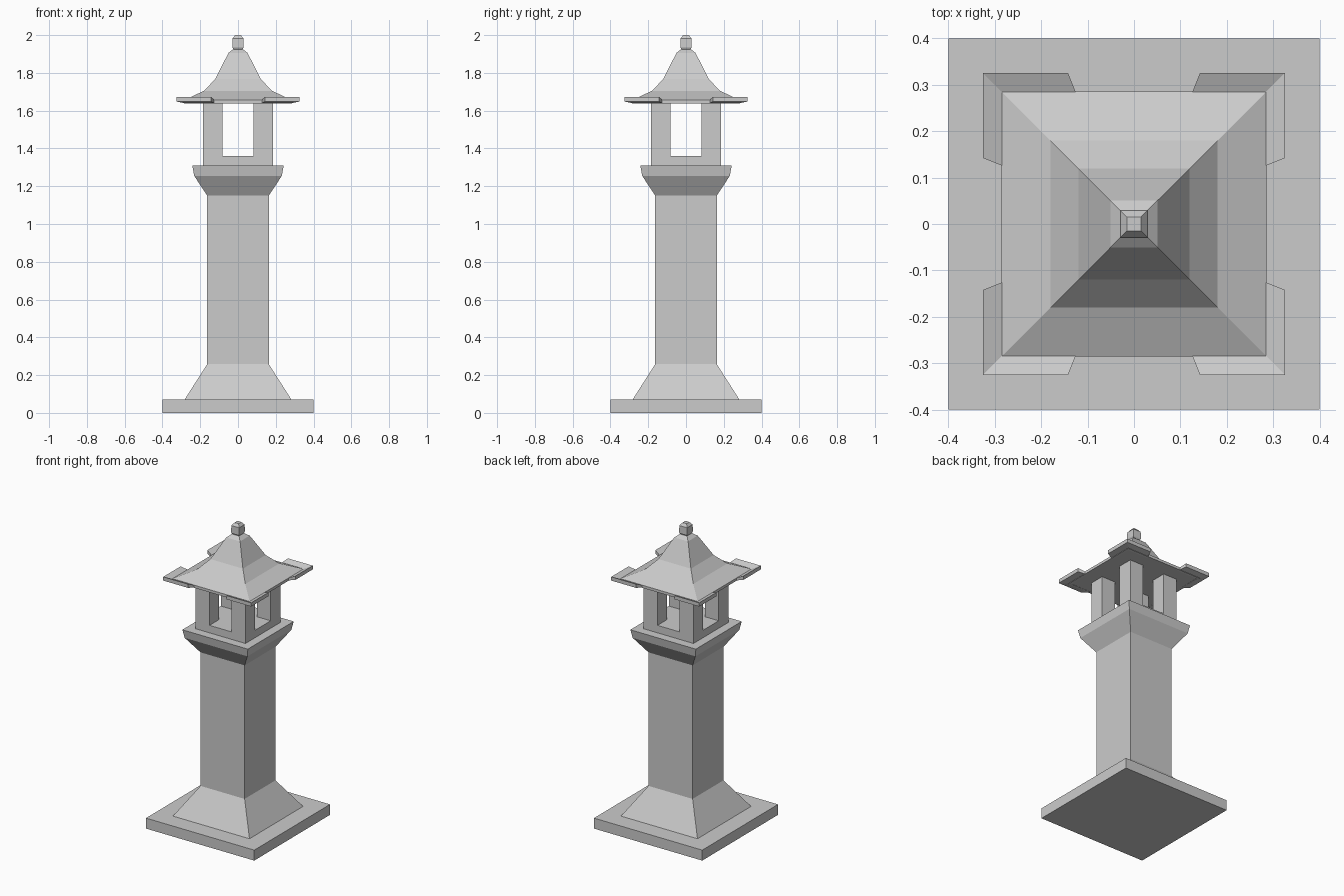
import bpy, bmesh

if "Cube" in bpy.data.objects:
    bpy.data.objects.remove(bpy.data.objects["Cube"])


def mesh_object(name, bm):
    bmesh.ops.recalc_face_normals(bm, faces=bm.faces)
    me = bpy.data.meshes.new(name)
    bm.to_mesh(me)
    bm.free()
    ob = bpy.data.objects.new(name, me)
    bpy.context.collection.objects.link(ob)
    return ob


def loft(name, profile, cx=0, cy=0):
    """Stack square sections given as (half width, z) and cap both ends."""
    bm = bmesh.new()
    rings = [[bm.verts.new((cx + sx * h, cy + sy * h, z))
              for sx, sy in ((-1, -1), (1, -1), (1, 1), (-1, 1))]
             for h, z in profile]
    for a, b in zip(rings, rings[1:]):
        for i in range(4):
            j = (i + 1) % 4
            bm.faces.new((a[i], a[j], b[j], b[i]))
    bm.faces.new(rings[0])
    bm.faces.new(rings[-1])
    return mesh_object(name, bm)


def eave_corner(name, sx, sy):
    """Upturned L-shaped strip around one roof corner."""
    bm = bmesh.new()
    # section across the strip: distance from axis, z, where the tip ends
    section = [(0.27, 1.637, 0.12), (0.325, 1.648, 0.142),
               (0.325, 1.673, 0.142), (0.27, 1.65, 0.12)]
    stations = [[], [], []]
    for d, z, tip in section:
        for st, (x, y) in zip(stations, ((tip, d), (d, d), (d, tip))):
            st.append(bm.verts.new((sx * x, sy * y, z)))
    for a, b in zip(stations, stations[1:]):
        for i in range(4):
            j = (i + 1) % 4
            bm.faces.new((a[i], a[j], b[j], b[i]))
    bm.faces.new(stations[0])
    bm.faces.new(stations[-1])
    return mesh_object(name, bm)


# pedestal, shaft and capital
loft("base_slab", [(0.4, 0), (0.4, 0.07)])
loft("pillar", [(0.283, 0.07), (0.163, 0.258), (0.163, 1.15),
                (0.232, 1.255), (0.242, 1.31)])

# open lantern chamber
loft("lantern_sill", [(0.184, 1.31), (0.184, 1.36)])
corners = {"front_left": (-1, -1), "front_right": (1, -1),
           "back_right": (1, 1), "back_left": (-1, 1)}
for label, (sx, sy) in corners.items():
    loft("lantern_post_" + label, [(0.051, 1.36), (0.051, 1.64)],
         sx * 0.133, sy * 0.133)
    eave_corner("eave_corner_" + label, sx, sy)

# concave roof and finial
loft("roof", [(0.285, 1.638), (0.285, 1.656), (0.18, 1.705), (0.12, 1.768),
              (0.051, 1.905), (0.026, 1.925)])
loft("finial", [(0.022, 1.92), (0.03, 1.935), (0.029, 1.982), (0.015, 2.0)])
